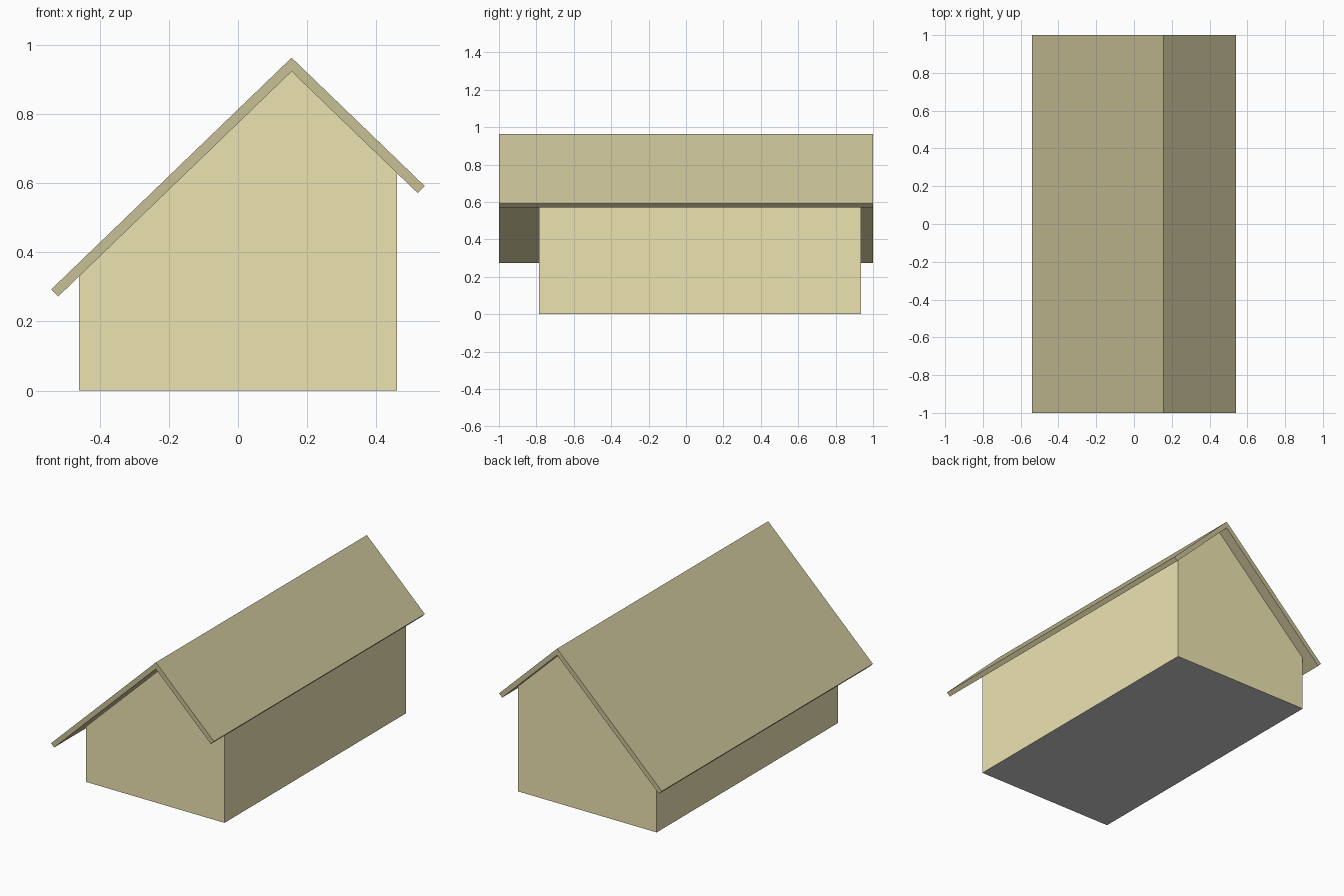
import bpy

if "Cube" in bpy.data.objects:
    bpy.data.objects.remove(bpy.data.objects["Cube"])

RIDGE_X, PITCH = 0.155, 0.964


def material(name, rgb):
    m = bpy.data.materials.new(name)
    m.diffuse_color = (*rgb, 1)
    m.use_nodes = True
    m.node_tree.nodes["Principled BSDF"].inputs["Base Color"].default_value = m.diffuse_color
    return m


def make(name, verts, faces, mat=None):
    me = bpy.data.meshes.new(name)
    me.from_pydata(verts, [], faces)
    ob = bpy.data.objects.new(name, me)
    bpy.context.collection.objects.link(ob)
    if mat:
        me.materials.append(mat)
    return ob


def prism(name, profile, y0, y1, mat, skip=()):
    """Extrude a counter-clockwise xz profile along y; skip lists side faces left open."""
    n = len(profile)
    verts = [(x, y, z) for y in (y0, y1) for x, z in profile]
    faces = [tuple(range(n)), tuple(range(2 * n - 1, n - 1, -1))]
    for i in range(n):
        if i not in skip:
            j = (i + 1) % n
            faces.append((j, i, i + n, j + n))
    return make(name, verts, faces, mat)


def slope(x, top):
    return top - PITCH * abs(x - RIDGE_X)


wall_mat = material("wall_yellow", (0.84, 0.77, 0.44))
roof_mat = material("roof_olive", (0.58, 0.53, 0.31))

W, Y0, Y1 = 0.46, -0.785, 0.935
APEX, INNER = 0.963, 0.923

# Gabled walls, open underneath where the floor closes them
prism("walls", [(-W, 0), (W, 0), (W, slope(W, INNER)), (RIDGE_X, INNER),
                (-W, slope(-W, INNER))], Y0, Y1, wall_mat, skip=(0,))

# Grey floor
make("floor", [(-W, Y0, 0), (-W, Y1, 0), (W, Y1, 0), (W, Y0, 0)], [(0, 1, 2, 3)])

# Asymmetric roof with square-cut eaves
E, e = 0.54, 0.52
prism("roof", [(-E, slope(-E, APEX)), (-e, slope(-e, INNER)), (RIDGE_X, INNER),
               (e, slope(e, INNER)), (E, slope(E, APEX)), (RIDGE_X, APEX)],
      -1, 1, roof_mat)
